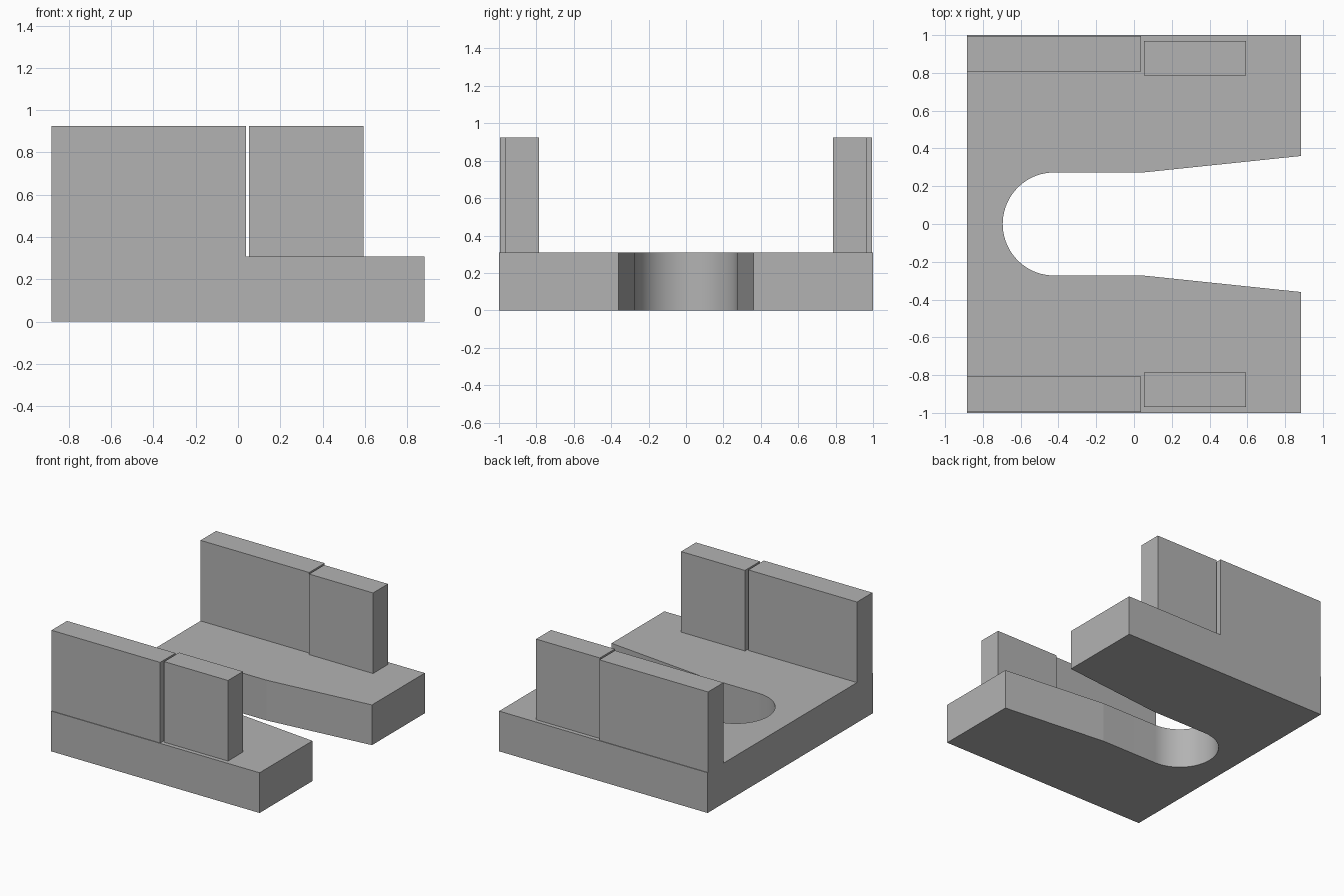
import bpy
import bmesh
import math

cube = bpy.data.objects.get("Cube")
if cube:
    bpy.data.objects.remove(cube, do_unlink=True)

BACK, FRONT = -0.883, 0.883
BASE_TOP, WALL_TOP = 0.308, 0.925

grey = bpy.data.materials.new("plain grey")
grey.use_nodes = True
colour = (0.45, 0.45, 0.45, 1)
grey.diffuse_color = colour
grey.node_tree.nodes["Principled BSDF"].inputs["Base Color"].default_value = colour


def prism(name, outline, z0, z1):
    """Extrude a flat outline upward into a solid."""
    bm = bmesh.new()
    face = bm.faces.new([bm.verts.new((x, y, z0)) for x, y in outline])
    ext = bmesh.ops.extrude_face_region(bm, geom=[face], use_keep_orig=True)
    verts = [g for g in ext["geom"] if isinstance(g, bmesh.types.BMVert)]
    bmesh.ops.translate(bm, verts=verts, vec=(0, 0, z1 - z0))
    bmesh.ops.recalc_face_normals(bm, faces=bm.faces)
    mesh = bpy.data.meshes.new(name)
    bm.to_mesh(mesh)
    bm.free()
    mesh.materials.append(grey)
    obj = bpy.data.objects.new(name, mesh)
    bpy.context.collection.objects.link(obj)
    return obj


def block(name, x0, x1, y0, y1):
    """Upright block standing on the base."""
    return prism(name, [(x0, y0), (x1, y0), (x1, y1), (x0, y1)], BASE_TOP, WALL_TOP)


# Base plate with a round-ended slot that flares toward +x
radius, centre_x, flare_x, mouth = 0.273, -0.422, 0.05, 0.36
steps = 48
arc = []
for i in range(steps + 1):
    a = math.pi / 2 + math.pi * i / steps
    arc.append((centre_x + radius * math.cos(a), radius * math.sin(a)))
outline = ([(BACK, -1), (BACK, 1), (FRONT, 1), (FRONT, mouth), (flare_x, radius)]
           + arc + [(flare_x, -radius), (FRONT, -mouth), (FRONT, -1)])
base = prism("base_plate", outline, 0, BASE_TOP)

# Smooth the slot's round end, keep the flare's bend sharp
bpy.ops.object.select_all(action="DESELECT")
base.select_set(True)
bpy.context.view_layer.objects.active = base
bpy.ops.object.shade_smooth_by_angle(angle=math.radians(5))

# Long walls and shorter, slightly inset blocks on both sides
for side, s in (("left", 1), ("right", -1)):
    block(side + "_wall", BACK, 0.037, s * 0.808, s * 0.995)
    block(side + "_short_block", 0.052, 0.593, s * 0.787, s * 0.968)
